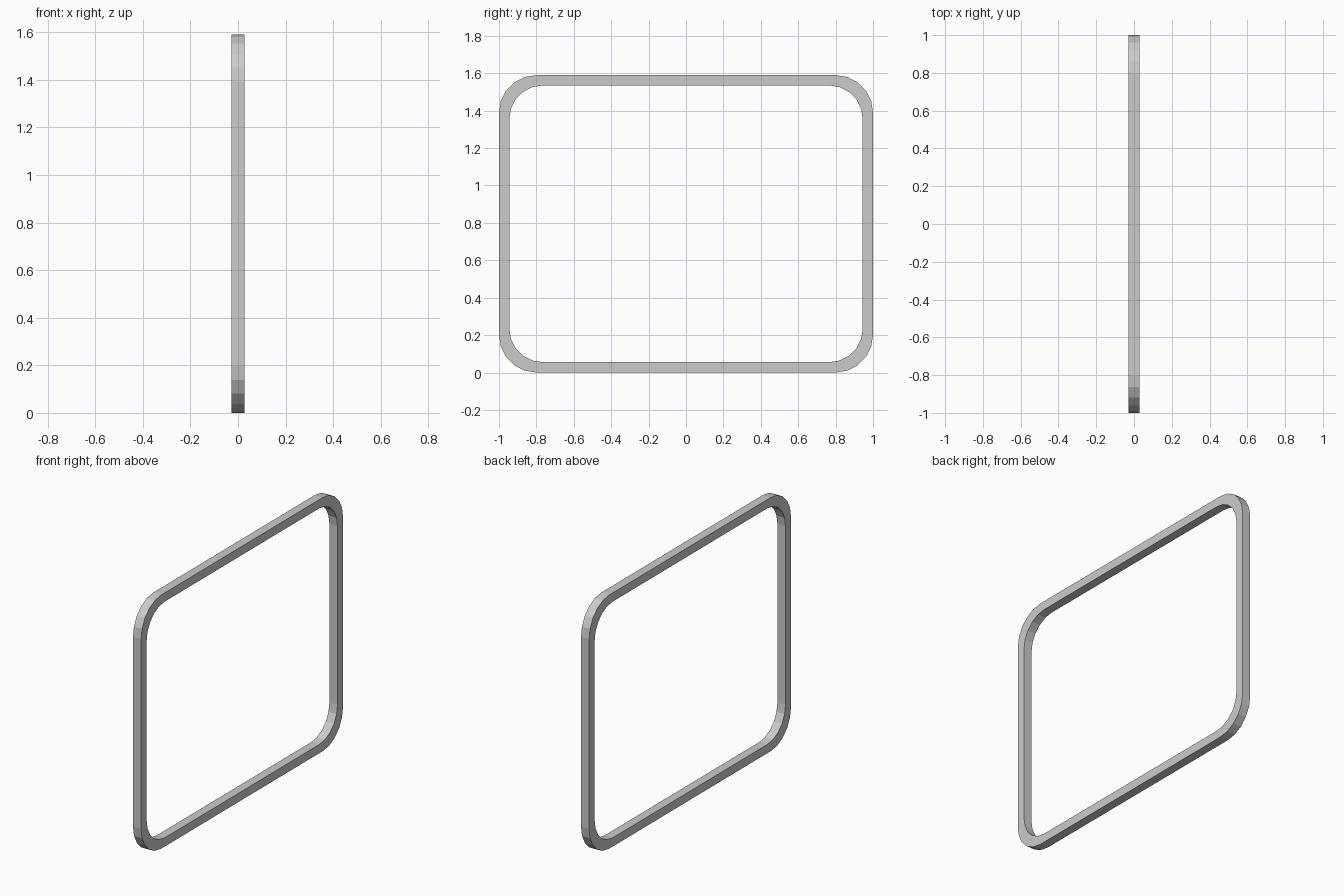
import bpy, bmesh
from math import cos, sin, pi

if "Cube" in bpy.data.objects:
    bpy.data.objects.remove(bpy.data.objects["Cube"])

HEIGHT, BAR, DEPTH, SEGS = 1.59, 0.055, 0.056, 5


def rounded_rect(half_y, half_z, radius):
    """Outline points in the YZ plane, centred on half the frame height."""
    pts = []
    for k, (sy, sz) in enumerate([(1, 1), (-1, 1), (-1, -1), (1, -1)]):
        for i in range(SEGS + 1):
            a = (k + i / SEGS) * pi / 2
            pts.append((sy * (half_y - radius) + radius * cos(a),
                        HEIGHT / 2 + sz * (half_z - radius) + radius * sin(a)))
    return pts


outer = rounded_rect(1, HEIGHT / 2, 0.2)
inner = rounded_rect(1 - BAR, HEIGHT / 2 - BAR, 0.18)

# Four loops run around the bar section: outer front/back, inner back/front
bm = bmesh.new()
loops = [[bm.verts.new((x, y, z)) for y, z in pts]
         for pts, x in [(outer, -DEPTH / 2), (outer, DEPTH / 2),
                        (inner, DEPTH / 2), (inner, -DEPTH / 2)]]
n = len(outer)
for a, b in zip(loops, loops[1:] + loops[:1]):
    for i in range(n):
        j = (i + 1) % n
        bm.faces.new((a[i], a[j], b[j], b[i]))
bmesh.ops.recalc_face_normals(bm, faces=bm.faces)

# Rounded rectangular frame
mesh = bpy.data.meshes.new("frame")
bm.to_mesh(mesh)
bm.free()
bpy.context.collection.objects.link(bpy.data.objects.new("frame", mesh))
